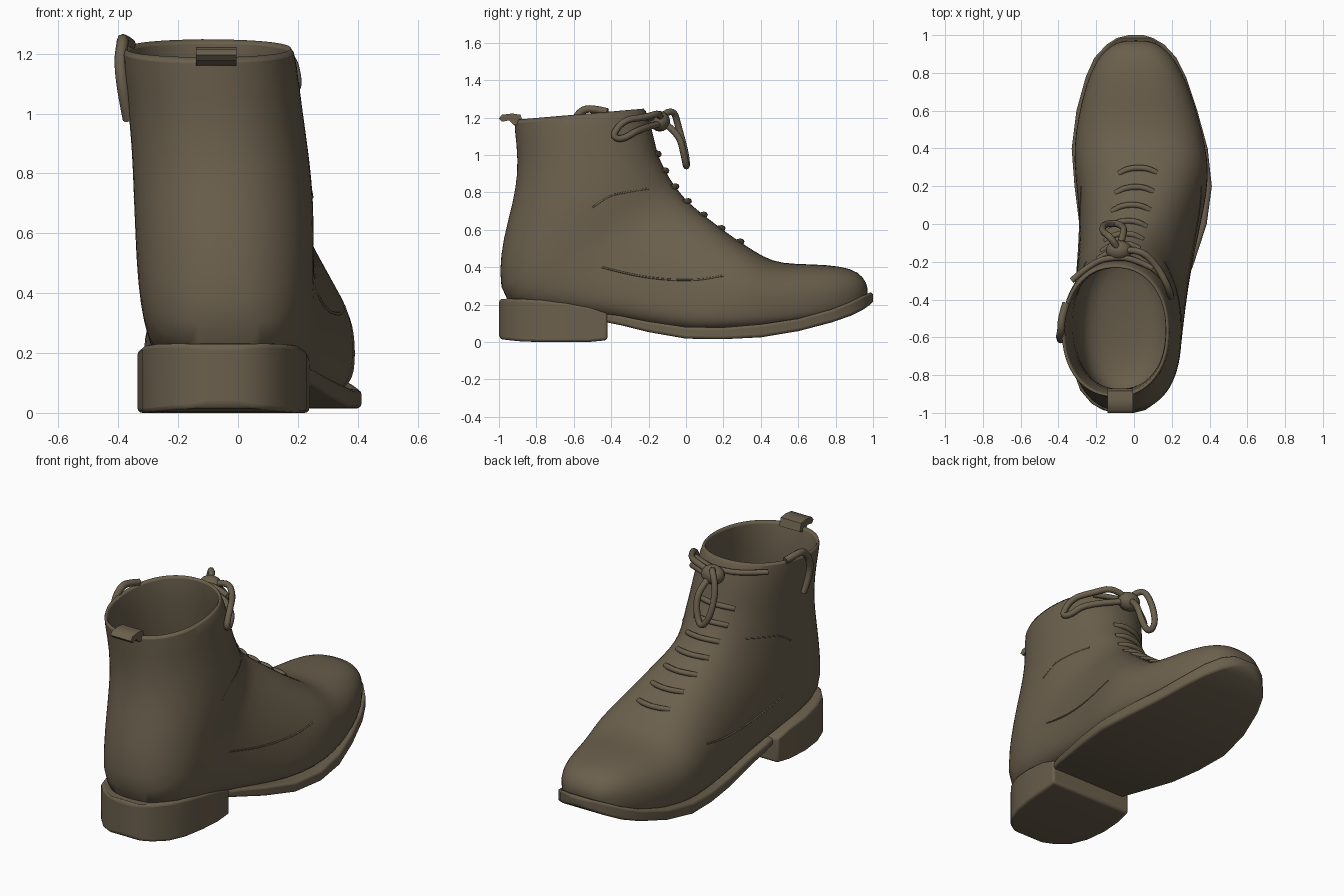
import bpy, bmesh, math
from mathutils import Vector
from mathutils.bvhtree import BVHTree

if "Cube" in bpy.data.objects:
    bpy.data.objects.remove(bpy.data.objects["Cube"])

leather = bpy.data.materials.new("dark_olive_brown_leather")
leather.diffuse_color = (0.145, 0.115, 0.073, 1)
leather.use_nodes = True
leather.node_tree.nodes["Principled BSDF"].inputs["Base Color"].default_value = leather.diffuse_color


def finish(name, bm, angle=40):
    bmesh.ops.recalc_face_normals(bm, faces=bm.faces)
    me = bpy.data.meshes.new(name)
    bm.to_mesh(me)
    bm.free()
    ob = bpy.data.objects.new(name, me)
    bpy.context.collection.objects.link(ob)
    me.materials.append(leather)
    bpy.ops.object.select_all(action='DESELECT')
    ob.select_set(True)
    bpy.context.view_layer.objects.active = ob
    bpy.ops.object.shade_smooth_by_angle(angle=math.radians(angle))
    return ob


def loft(bm, rings):
    """Bridge closed rings of points and cap both ends."""
    vs = [[bm.verts.new(p) for p in r] for r in rings]
    n = len(vs[0])
    for a, b in zip(vs, vs[1:]):
        for i in range(n):
            bm.faces.new((a[i], a[(i + 1) % n], b[(i + 1) % n], b[i]))
    bm.faces.new(vs[0])
    bm.faces.new(vs[-1])


def ring(ay, az, by, bz, xl, xr, skew, p, n=36):
    """Rounded section in the plane from a sole/back point to a top/front point."""
    pts = []
    for i in range(n):
        t = 2 * math.pi * i / n
        c, s = math.cos(t), math.sin(t)
        f = ((1 - math.copysign(abs(c) ** p, c)) / 2) ** skew
        x = (xl + xr) / 2 + (xr - xl) / 2 * math.copysign(abs(s) ** p, s)
        pts.append((x, ay + (by - ay) * f, az + (bz - az) * f))
    return pts


def tube(name, pts, r):
    cu = bpy.data.curves.new(name, 'CURVE')
    cu.dimensions = '3D'
    cu.bevel_depth = r
    cu.bevel_resolution = 2
    cu.resolution_u = 5
    cu.use_fill_caps = True
    sp = cu.splines.new('NURBS')
    sp.points.add(len(pts) - 1)
    for q, p in zip(sp.points, pts):
        q.co = (*p, 1)
    sp.order_u = 3
    sp.use_endpoint_u = True
    ob = bpy.data.objects.new(name, cu)
    bpy.context.collection.objects.link(ob)
    cu.materials.append(leather)
    return ob


# Upper: sections fan from the toe tip round to the shaft rim
# (back y, back z, front y, front z, left x, right x)
outer = [
    (.968, .24, .975, .285, -.06, .08), (.935, .20, .95, .35, -.13, .15),
    (.86, .15, .885, .395, -.20, .22), (.72, .11, .75, .415, -.258, .29),
    (.55, .08, .58, .417, -.297, .343), (.38, .06, .46, .43, -.32, .38),
    (.20, .05, .36, .49, -.312, .40), (0, .05, .26, .555, -.292, .37),
    (-.20, .08, .16, .63, -.288, .33), (-.45, .13, .07, .70, -.30, .29),
    (-.78, .16, 0, .76, -.322, .262), (-.985, .20, -.05, .825, -.338, .252),
    (-1.0, .38, -.09, .88, -.345, .255), (-.98, .55, -.12, .94, -.35, .25),
    (-.925, .75, -.15, 1.0, -.355, .235), (-.90, .90, -.165, 1.07, -.365, .22),
    (-.905, 1.05, -.185, 1.15, -.375, .205), (-.925, 1.19, -.215, 1.25, -.39, .19)]
# Skew towards the sole and squareness of each section
shape = [(1.5, .76)] * 3 + [(1.6, .74)] * 5 + [(1.55, .74), (1.5, .74), (1.35, .78), (1.15, .86),
         (1.05, .9), (1, .92)] + [(1, .92)] * 4
# Lining: down from the rim to the insole
inner = [
    (-.905, 1.198, -.235, 1.255, -.365, .165), (-.875, 1.05, -.23, 1.13, -.345, .17),
    (-.87, .85, -.195, .95, -.325, .195), (-.91, .60, -.15, .76, -.315, .21),
    (-.91, .42, -.12, .56, -.30, .20), (-.84, .35, -.14, .43, -.25, .15), (-.6, .35, -.35, .39, -.13, .03)]
rings = [ring(*s, *k) for s, k in zip(outer, shape)] + [ring(*s, 1, .92) for s in inner]
bm = bmesh.new()
loft(bm, rings)
upper = finish("boot_upper", bm, 70)
sub = upper.modifiers.new("smooth", 'SUBSURF')
sub.levels = sub.render_levels = 1

bpy.context.view_layer.update()
tree = BVHTree.FromObject(upper, bpy.context.evaluated_depsgraph_get())


def hit(origin, direction, lift):
    d = Vector(direction).normalized()
    loc = tree.ray_cast(Vector(origin), d)[0]
    return None if loc is None else loc - d * lift


def slab(name, rows, bevel):
    """Cross-sections along y: (y, left x, right x, bottom z, top z)."""
    bm = bmesh.new()
    loft(bm, [[(l, y, a), (r, y, a), (r, y, b), (l, y, b)] for y, l, r, a, b in rows])
    ob = finish(name, bm, 50)
    m = ob.modifiers.new("edge", 'BEVEL')
    m.width, m.segments, m.limit_method = bevel, 3, 'ANGLE'
    m.angle_limit = math.radians(45)
    return ob


# Sole with welt edge
slab("sole", [
    (1.0, -.03, .05, .215, .265), (.985, -.09, .10, .20, .265), (.95, -.145, .16, .175, .25),
    (.88, -.21, .225, .14, .215), (.78, -.255, .275, .105, .175), (.6, -.305, .335, .058, .125),
    (.4, -.33, .39, .025, .095), (.2, -.315, .412, .015, .078), (0, -.29, .385, .018, .08),
    (-.2, -.275, .32, .053, .11), (-.35, -.28, .265, .09, .14), (-.5, -.27, .20, .12, .16)], .014)

# Heel block
slab("heel", [
    (-1.0, -.10, 0, .025, .225), (-.985, -.165, .06, .015, .23), (-.95, -.225, .11, .01, .232),
    (-.88, -.285, .165, .003, .23), (-.78, -.32, .205, 0, .225), (-.65, -.335, .228, 0, .21),
    (-.52, -.325, .238, 0, .19), (-.42, -.31, .24, .01, .155)], .014)

# Lace rows across the instep, following the upper
a, b = Vector((0, .29, .53)), Vector((0, -.15, 1.0))
rows = 7
n = Vector((0, .75, .65))
for i in range(rows):
    f = i / (rows - 1)
    c = a.lerp(b, f)
    c.y -= .04 * math.sin(math.pi * f)
    cx = .02 - .11 * f
    pts = []
    for k in range(7):
        u = k / 3 - 1
        p = hit(Vector((cx + u * .1, c.y, c.z + .02 * u * u)) + n, -n, .006 - .014 * u ** 4)
        if p:
            pts.append(p)
    if len(pts) > 2:
        tube(f"lace_row_{i + 1}", pts, .016)

# Stitched seams on both sides: vamp curve and ankle panel
seams = {"vamp_seam": [(.2, .355), (.1, .335), (0, .33), (-.13, .335), (-.3, .36), (-.45, .40)],
         "ankle_seam": [(-.2, .82), (-.27, .81), (-.35, .795), (-.42, .78), (-.5, .72)]}
for name, path in seams.items():
    for side in (-1, 1):
        pts = [hit((side * 2, y, z), (-side, 0, 0), -.001) for y, z in path]
        tube(name + ("_left" if side < 0 else "_right"), [p for p in pts if p], .005)

# Bow: knot, loops and ends
bm = bmesh.new()
bmesh.ops.create_uvsphere(bm, u_segments=14, v_segments=8, radius=.05)
for v in bm.verts:
    v.co = Vector((v.co.x * 1.4 - .08, v.co.y * 1.1 - .14, v.co.z * 1.1 + 1.18))
finish("bow_knot", bm, 60)
tube("bow_loop_front", [(-.08, -.14, 1.2), (-.12, -.07, 1.26), (-.17, -.04, 1.15), (-.16, .0, 1.0),
                        (-.1, .005, .92), (-.06, -.01, 1.0), (-.05, -.04, 1.12), (-.08, -.13, 1.18)], .018)
tube("bow_loop_right", [(-.07, -.14, 1.19), (.03, -.13, 1.23), (.12, -.22, 1.2), (.18, -.33, 1.19),
                        (.2, -.4, 1.1), (.185, -.34, 1.08), (.14, -.25, 1.14), (-.06, -.13, 1.17)], .018)
tube("lace_wrap", [(.1, -.235, 1.2), (.0, -.185, 1.2), (-.1, -.175, 1.2),
                   (-.22, -.2, 1.2), (-.33, -.3, 1.2)], .016)

# Loose lace end lying over the left rim
tube("lace_end_left", [(-.36, -.42, 1.23), (-.385, -.5, 1.25), (-.385, -.56, 1.24), (-.395, -.6, 1.18),
                       (-.385, -.62, 1.08), (-.365, -.58, .98)], .02)

# Pull tab folded over the back rim
prof = [(-.87, 1.17), (-.885, 1.215), (-.93, 1.222), (-.985, 1.215), (-1.0, 1.195),
        (-.985, 1.178), (-.945, 1.185), (-.92, 1.16), (-.9, 1.16)]
bm = bmesh.new()
loft(bm, [[(x, y, z) for y, z in prof] for x in (-.14, -.005)])
finish("pull_tab", bm, 50)
